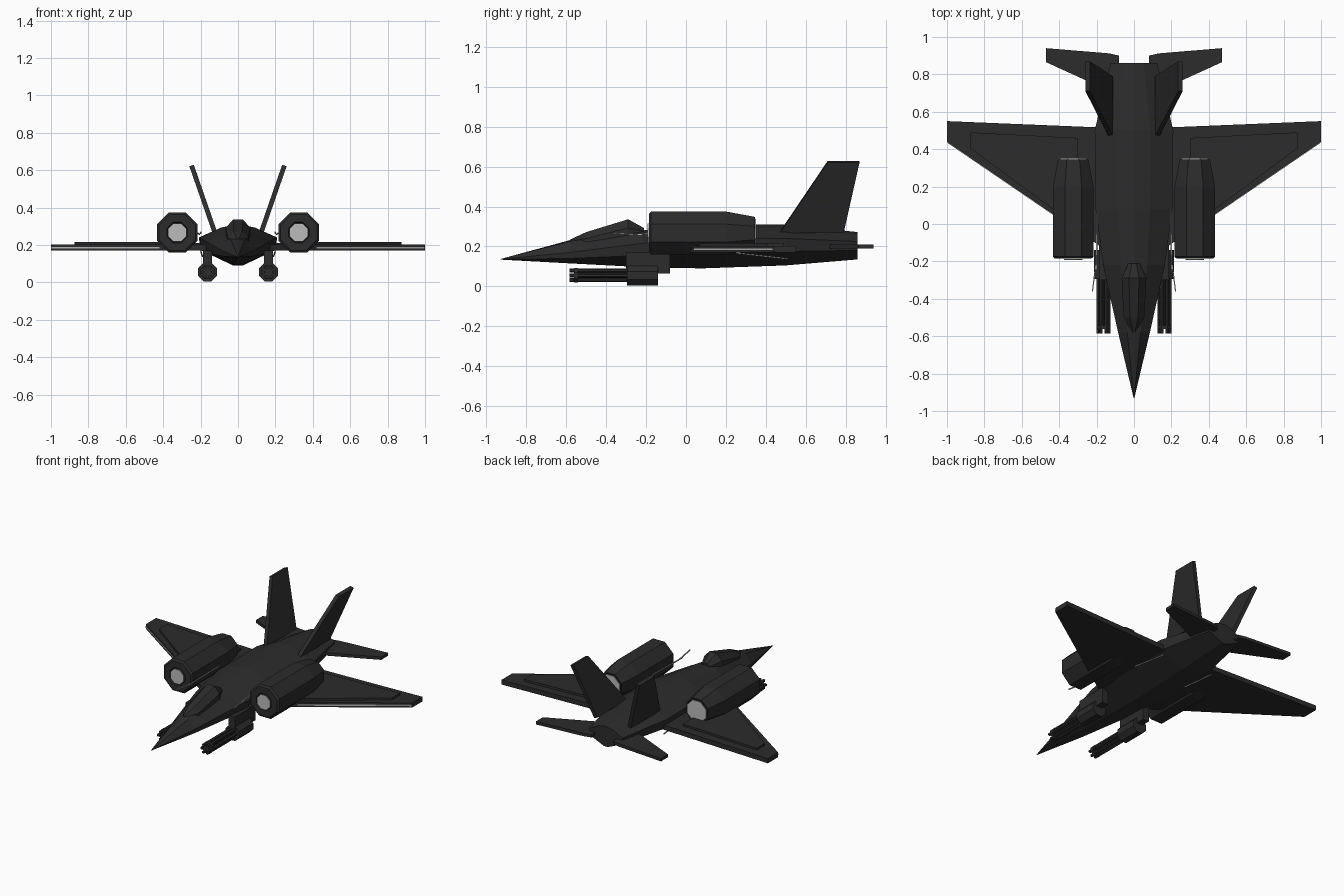
import bpy, bmesh, math
from mathutils import Vector

cube = bpy.data.objects.get("Cube")
if cube:
    bpy.data.objects.remove(cube, do_unlink=True)


def material(name, v):
    m = bpy.data.materials.new(name)
    m.use_nodes = True
    m.diffuse_color = (v, v, v, 1)
    m.node_tree.nodes["Principled BSDF"].inputs["Base Color"].default_value = (v, v, v, 1)
    return m


DARK = material("charcoal", 0.025)
LIGHT = material("light_grey", 0.5)


def build(name, rings, mat=DARK, mirror=False):
    """Skin a list of equal-length point rings and cap both ends."""
    bm = bmesh.new()
    loops = [[bm.verts.new(p) for p in ring] for ring in rings]
    n = len(loops[0])
    for a, b in zip(loops, loops[1:]):
        for i in range(n):
            j = (i + 1) % n
            bm.faces.new((a[i], a[j], b[j], b[i]))
    bm.faces.new(loops[0])
    bm.faces.new(loops[-1])
    bmesh.ops.remove_doubles(bm, verts=bm.verts, dist=1e-5)
    bmesh.ops.recalc_face_normals(bm, faces=bm.faces)
    mesh = bpy.data.meshes.new(name)
    bm.to_mesh(mesh)
    bm.free()
    mesh.materials.append(mat)
    ob = bpy.data.objects.new(name, mesh)
    bpy.context.collection.objects.link(ob)
    if mirror:
        ob.modifiers.new("Mirror", "MIRROR").use_mirror_merge = False
    return ob


def slab(name, outline, z0, z1, mat=DARK):
    return build(name, [[(x, y, z) for x, y in outline] for z in (z0, z1)], mat, True)


def turned(name, x, z, stations, sides=8, mat=DARK):
    """Faceted body along y; stations are (y, radius), flat side up."""
    rings = []
    for y, r in stations:
        rings.append([(x + r * math.cos(math.tau * (i + .5) / sides), y,
                       z + r * math.sin(math.tau * (i + .5) / sides)) for i in range(sides)])
    return build(name, rings, mat, True)


def box(name, x, y, z, mat=DARK):
    return slab(name, [(x[0], y[0]), (x[1], y[0]), (x[1], y[1]), (x[0], y[1])], z[0], z[1], mat)


def rod(name, a, b, r, mat=LIGHT):
    a, b = Vector(a), Vector(b)
    offs = [Vector((dx, 0, dz)) for dx, dz in ((-r, -r), (r, -r), (r, r), (-r, r))]
    return build(name, [[p + o for o in offs] for p in (a, b)], mat, True)


# Fuselage: y, half width, top, upper chine, lower chine, bottom
body = [
    (-.93, .002, .137, .136, .135, .134),
    (-.58, .085, .232, .170, .140, .115),
    (-.22, .165, .280, .215, .155, .096),
    (.08, .205, .310, .240, .170, .090),
    (.50, .210, .310, .240, .175, .105),
    (.86, .125, .272, .225, .180, .135),
]
rings = []
for y, w, top, up, low, bot in body:
    half = [(.12 * w, bot), (.94 * w, low), (w, up), (.42 * w, top - .015 * w / .2)]
    rings.append([(x, y, z) for x, z in half] + [(0, y, top)]
                 + [(-x, y, z) for x, z in reversed(half)])
build("fuselage", rings)

# Canopy: y, half width, base, top
rings = []
for y, w, base, top in [(-.58, .01, .21, .235), (-.50, .055, .20, .272),
                        (-.29, .066, .24, .336), (-.21, .03, .26, .292)]:
    mid = base + .55 * (top - base)
    rings.append([(-w, y, base), (w, y, base), (w, y, mid), (.4 * w, y, top),
                  (-.4 * w, y, top), (-w, y, mid)])
build("canopy", rings)

# Wings with raised panels and a pale leading edge strip
slab("wings", [(.15, -.14), (1, .44), (1, .55), (.15, .515)], .170, .202)
slab("wing_panels", [(.30, -.02), (.875, .405), (.875, .49), (.30, .46)], .20, .217)
slab("leading_edge_strips", [(.42, .040), (.998, .434), (.998, .446), (.42, .052)],
     .181, .190, LIGHT)

# Tailplanes and canted fins
slab("tailplanes", [(.08, .68), (.13, .71), (.47, .865), (.47, .94), (.13, .912), (.08, .90)],
     .19, .21)
fin = [(.47, .125, .27), (.79, .125, .27), (.87, .248, .625), (.71, .248, .625)]
build("tail_fins", [[(x + dx, y, z + dx * -.3) for y, x, z in fin] for dx in (-.012, .012)],
      mirror=True)

# Engine pods with pale intake and exhaust discs
R = .108 / math.cos(math.pi / 8)
turned("engine_pods", .325, .267, [(-.165, .055), (-.185, .06), (-.185, .105), (-.175, R),
                                   (.20, R), (.345, .088), (.345, .08), (.335, .075)])
turned("intake_discs", .325, .267, [(-.192, .053), (-.186, .053)], mat=LIGHT)
turned("exhaust_discs", .325, .267, [(.346, .076), (.352, .076)], mat=LIGHT)

# Under-fuselage rotary guns
GX, GZ = .163, .055
box("gun_pylons", (.140, .186), (-.30, -.08), (.065, .17))
turned("gun_housings", GX, GZ, [(-.295, .054), (-.14, .054)])
for i in range(6):
    a = math.tau * i / 6
    turned("gun_barrel_%d" % (i + 1), GX + .028 * math.cos(a), GZ + .028 * math.sin(a),
           [(-.585, .010), (-.28, .010)], 6)
turned("muzzle_clamps", GX, GZ, [(-.562, .040), (-.542, .040)])
turned("gun_cores", GX, GZ, [(-.55, .018), (-.28, .018)], 6)

# Thin pale trim along the body sides
rod("probe_rods", (.198, .08, .27), (.20, -.25, .262), .003)
rod("probe_tips", (.205, -.22, .258), (.222, -.36, .266), .003)
rod("lower_trim", (.199, .25, .168), (.190, .51, .138), .003)
